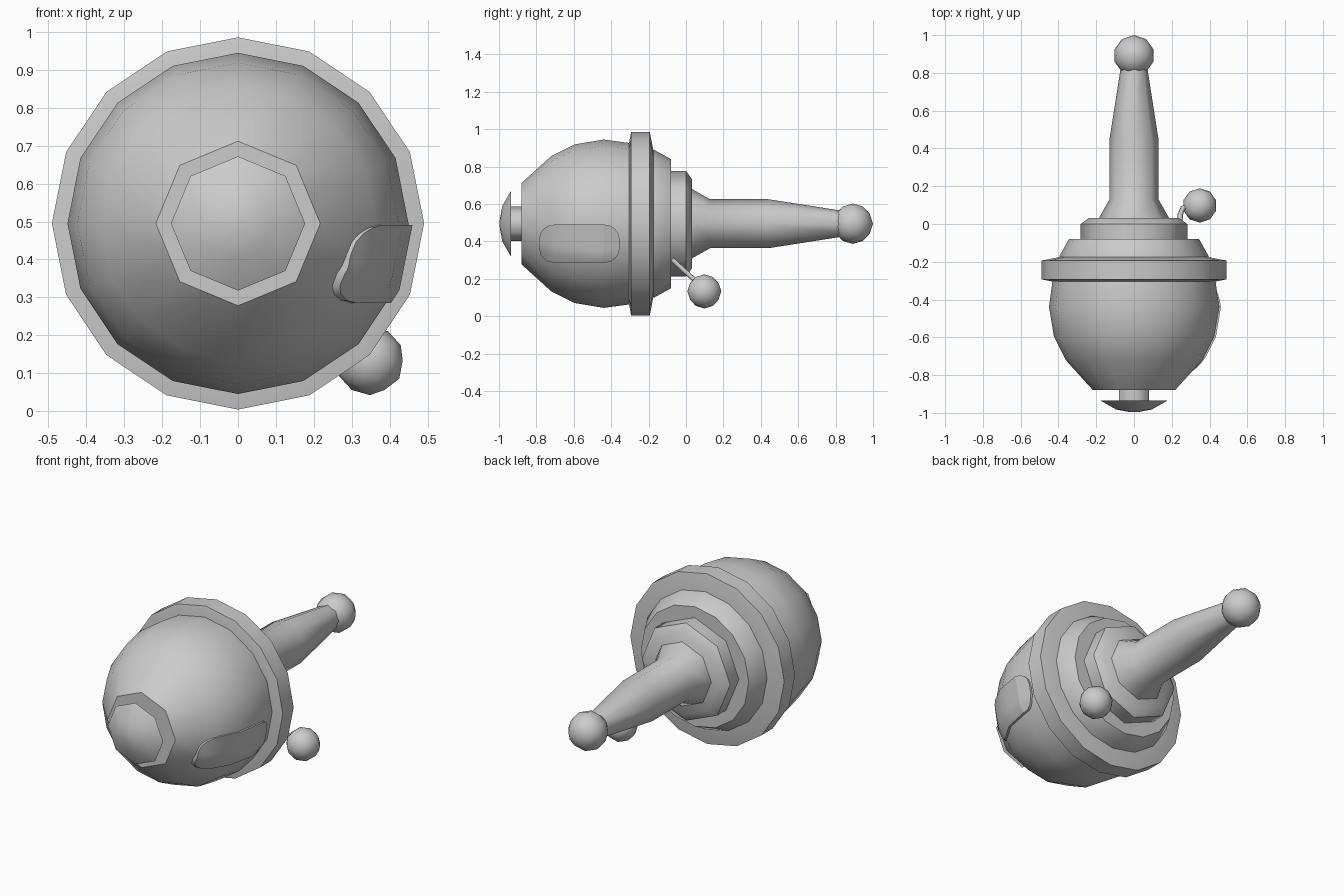
import bpy, bmesh, math
from mathutils import Vector

if "Cube" in bpy.data.objects:
    bpy.data.objects.remove(bpy.data.objects["Cube"])

CZ = 0.495  # height of the long axis

metal = bpy.data.materials.new("plain_grey")
metal.diffuse_color = (0.6, 0.6, 0.6, 1)
metal.use_nodes = True
metal.node_tree.nodes["Principled BSDF"].inputs["Base Color"].default_value = metal.diffuse_color


def finish(name, bm, angle=40):
    bmesh.ops.recalc_face_normals(bm, faces=bm.faces)
    me = bpy.data.meshes.new(name)
    bm.to_mesh(me)
    bm.free()
    ob = bpy.data.objects.new(name, me)
    bpy.context.collection.objects.link(ob)
    me.materials.append(metal)
    bpy.ops.object.select_all(action='DESELECT')
    ob.select_set(True)
    bpy.context.view_layer.objects.active = ob
    bpy.ops.object.shade_smooth_by_angle(angle=math.radians(angle))
    return ob


def lathe(name, profile, n, angle=40, octagon_first=False):
    """Turn (y, radius) points around the long axis, a corner at the top."""
    bm = bmesh.new()
    rings = []
    for k, (y, r) in enumerate(profile):
        ring = []
        for i in range(n):
            a = 2 * math.pi * i / n
            q = r
            if octagon_first and k == 0 and i % 2:
                q = r * math.cos(math.pi / 8)
            ring.append(bm.verts.new((q * math.sin(a), y, CZ + q * math.cos(a))))
        rings.append(ring)
    for r0, r1 in zip(rings, rings[1:]):
        for i in range(n):
            j = (i + 1) % n
            bm.faces.new((r0[i], r0[j], r1[j], r1[i]))
    bm.faces.new(rings[0])
    bm.faces.new(rings[-1])
    return finish(name, bm, angle)


def ball(name, centre, r):
    bm = bmesh.new()
    bmesh.ops.create_icosphere(bm, subdivisions=2, radius=r)
    bmesh.ops.translate(bm, verts=bm.verts, vec=centre)
    finish(name, bm, 60)


# Round body with an eight-sided front opening, belt ring and stepped collars
BODY = [(-0.88, 0.217), (-0.72, 0.362), (-0.595, 0.424), (-0.44, 0.45), (-0.29, 0.43)]
lathe("body", BODY, 16, 40, True)
lathe("belt_ring", [(-0.305, 0.43), (-0.293, 0.491), (-0.194, 0.491), (-0.175, 0.395)], 16)
lathe("rear_collar", [(-0.19, 0.395), (-0.17, 0.395), (-0.08, 0.345)], 16, 30)
lathe("rear_step", [(-0.10, 0.282), (0.0, 0.282), (0.033, 0.237)], 8, 46)
lathe("handle", [(0.02, 0.185), (0.033, 0.185), (0.128, 0.131), (0.44, 0.131), (0.83, 0.07)], 8, 46)
ball("handle_knob", (0, 0.892, CZ), 0.108)

# Front plunger
lathe("plunger_stem", [(-0.95, 0.093), (-0.87, 0.093)], 6, 61)
lathe("plunger_head", [(-0.996, 0.02), (-0.982, 0.095), (-0.935, 0.177)], 8, 46)


# Raised rounded plate that follows the right side of the body
def body_x(y, dz, lift):
    for (y0, r0), (y1, r1) in zip(BODY, BODY[1:]):
        if y <= y1:
            R = r0 + (r1 - r0) * (y - y0) / (y1 - y0) + lift
            break
    for k in range(4):
        a, b = math.pi * k / 8, math.pi * (k + 1) / 8
        if dz <= R * math.sin(b):
            t = (dz - R * math.sin(a)) / (R * (math.sin(b) - math.sin(a)))
            return R * (math.cos(a) + t * (math.cos(b) - math.cos(a)))
    return 0.0


bm = bmesh.new()
Y0, Y1, ZC, H = -0.785, -0.355, 0.388, 0.103
CORNER = 0.085
caps = [CORNER * (1 - math.cos(math.radians(a))) for a in (0, 25, 45, 65, 90)]
ys = [Y0 + c for c in caps] + [-0.595, -0.52, -0.44] + [Y1 - c for c in reversed(caps)]
grid = []
for y in ys:
    d = min(1, (y - Y0) / CORNER, (Y1 - y) / CORNER)
    h = H * (0.25 + 0.75 * math.sqrt(max(0, 1 - (1 - d) ** 2)))
    row = []
    for j in range(7):
        z = ZC + h * (j / 3 - 1)
        row.append(bm.verts.new((body_x(y, CZ - z, 0.011), y, z)))
    grid.append(row)
for a, b in zip(grid, grid[1:]):
    for j in range(6):
        bm.faces.new((a[j], a[j + 1], b[j + 1], b[j]))
rim = [e for e in bm.edges if e.is_boundary]
skirt = bmesh.ops.extrude_edge_only(bm, edges=rim)["geom"]
for v in skirt:
    if isinstance(v, bmesh.types.BMVert):
        v.co.x -= 0.035
finish("side_plate", bm, 35)

# Bent side lever with a small knob
path = [Vector(p) for p in ((0.24, -0.075, 0.305), (0.245, 0.05, 0.19),
                            (0.258, 0.085, 0.165), (0.345, 0.098, 0.135))]
cu = bpy.data.curves.new("side_lever", 'CURVE')
cu.dimensions = '3D'
cu.bevel_depth = 0.014
cu.bevel_resolution = 1
sp = cu.splines.new('POLY')
sp.points.add(len(path) - 1)
for p, c in zip(sp.points, path):
    p.co = (*c, 1)
cu.materials.append(metal)
lever = bpy.data.objects.new("side_lever", cu)
bpy.context.collection.objects.link(lever)
ball("side_lever_knob", (0.348, 0.098, 0.133), 0.091)
